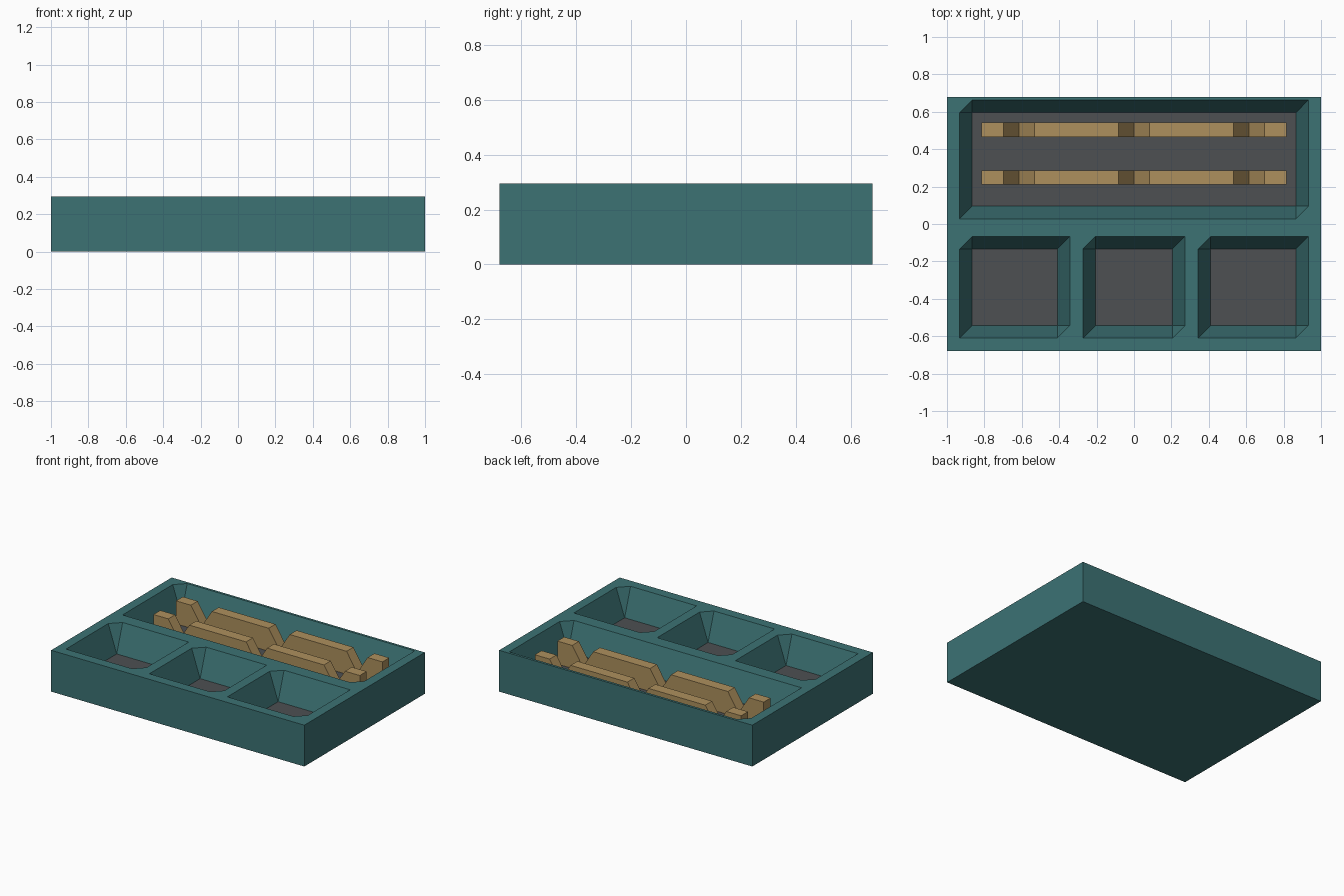
import bpy, bmesh

if "Cube" in bpy.data.objects:
    bpy.data.objects.remove(bpy.data.objects["Cube"])

TOP, FLOOR, FLARE = 0.295, 0.095, 0.067


def material(name, rgb):
    m = bpy.data.materials.new(name)
    m.diffuse_color = (*rgb, 1)
    m.use_nodes = True
    m.node_tree.nodes["Principled BSDF"].inputs["Base Color"].default_value = m.diffuse_color
    return m


TEAL = material("teal", (0.045, 0.17, 0.175))
GREY = material("dark_grey", (0.075, 0.08, 0.085))
WOOD = material("wood", (0.42, 0.28, 0.11))


def finish(name, bm, mat):
    bmesh.ops.recalc_face_normals(bm, faces=bm.faces)
    me = bpy.data.meshes.new(name)
    bm.to_mesh(me)
    bm.free()
    me.materials.append(mat)
    ob = bpy.data.objects.new(name, me)
    bpy.context.collection.objects.link(ob)
    return ob


def box(name, x0, x1, y0, y1, z0, z1, mat):
    bm = bmesh.new()
    bmesh.ops.create_cube(bm, size=1)
    for v in bm.verts:
        v.co = (x0 if v.co.x < 0 else x1, y0 if v.co.y < 0 else y1,
                z0 if v.co.z < 0 else z1)
    return finish(name, bm, mat)


def pocket_cutter(x0, x1, y0, y1):
    """Flared recess; back-left and front-right corners are cut off diagonally."""
    h = TOP - FLOOR + 0.05
    f = FLARE * h / (TOP - FLOOR)
    bm = bmesh.new()
    base = [(x0, y0), (x1, y0), (x1, y1), (x0, y1)]
    rim = [(x0 - f, y0 - f), (x1, y0 - f), (x1 + f, y0),
           (x1 + f, y1 + f), (x0, y1 + f), (x0 - f, y1)]
    for pts, z in ((base, FLOOR), (rim, FLOOR + h)):
        for p in pts:
            bm.verts.new((*p, z))
    bmesh.ops.convex_hull(bm, input=bm.verts)
    return finish("pocket_cutter", bm, TEAL)


# tray body with one long and three small pockets
tray = box("tray", -1, 1, -0.68, 0.68, 0, TOP, TEAL)
pockets = [(-0.865, 0.865, 0.095, 0.595),
           (-0.865, -0.41, -0.543, -0.133),
           (-0.206, 0.206, -0.543, -0.133),
           (0.41, 0.865, -0.543, -0.133)]
cutters = []
for i, p in enumerate(pockets):
    c = pocket_cutter(*p)
    c.hide_render = True
    cutters.append(c)
    mod = tray.modifiers.new("pocket", 'BOOLEAN')
    mod.operation, mod.solver, mod.object = 'DIFFERENCE', 'EXACT', c
    # thin floor liner
    box(f"pocket_floor_{i + 1}", *p, FLOOR - 0.01, FLOOR + 0.001, GREY)

# bake the cuts and drop the cutters
bpy.context.view_layer.update()
cut = bpy.data.meshes.new_from_object(
    tray.evaluated_get(bpy.context.evaluated_depsgraph_get()))
tray.modifiers.clear()
tray.data = cut
for c in cutters:
    bpy.data.objects.remove(c)

# notched wooden rails in the long pocket
RAIL_TOP, NOTCH = 0.26, 0.13
profile = [(-0.815, FLOOR), (-0.815, RAIL_TOP)]
for x in (-0.615, 0, 0.615):
    profile += [(x - 0.083, RAIL_TOP), (x, NOTCH), (x + 0.083, RAIL_TOP)]
profile += [(0.815, RAIL_TOP), (0.815, FLOOR)]
for name, y in (("front_rail", 0.21), ("back_rail", 0.465)):
    bm = bmesh.new()
    face = bm.faces.new([bm.verts.new((x, y, z)) for x, z in profile])
    ext = bmesh.ops.extrude_face_region(bm, geom=[face], use_keep_orig=True)
    for v in ext["geom"]:
        if isinstance(v, bmesh.types.BMVert):
            v.co.y += 0.077
    finish(name, bm, WOOD)
